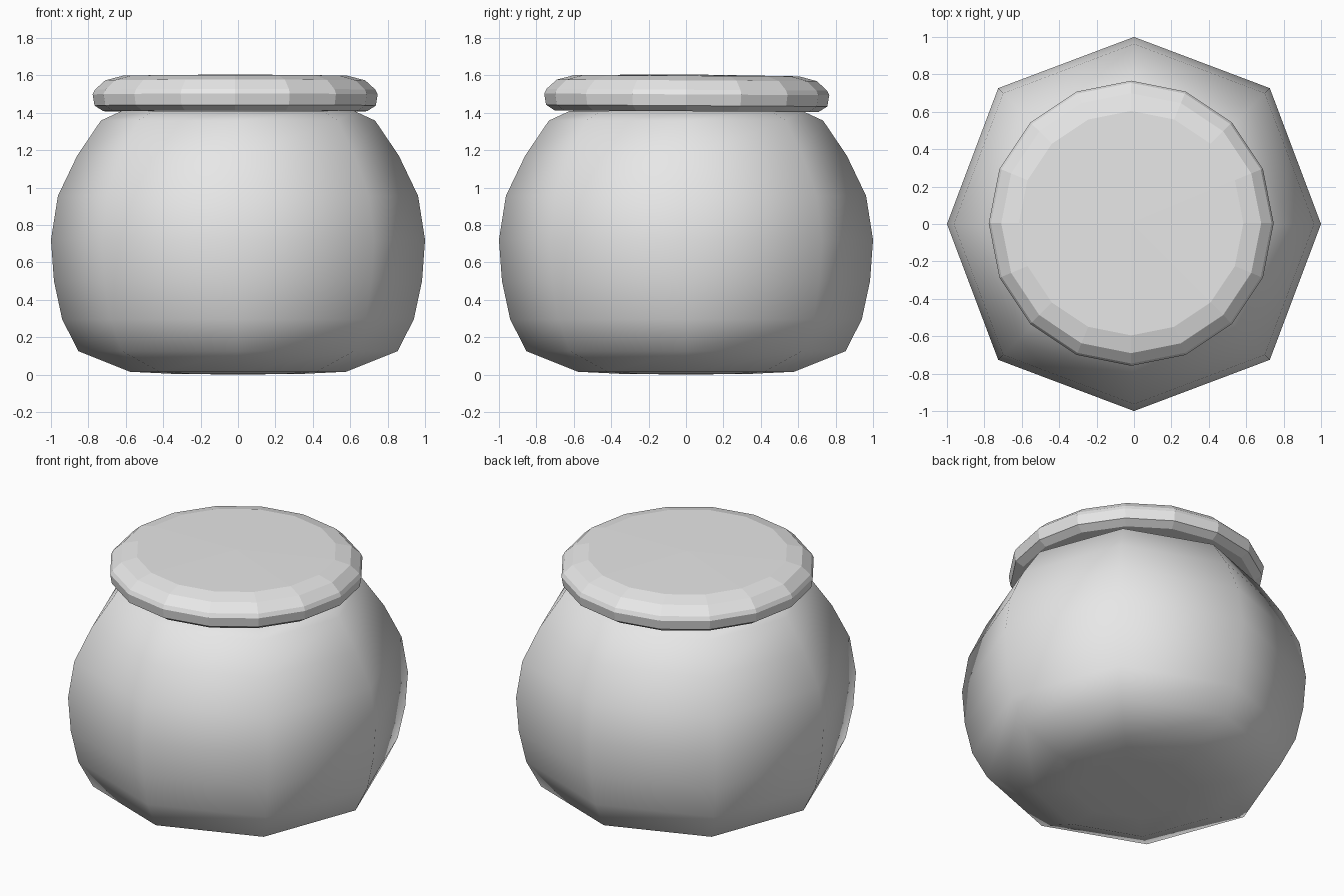
import bpy, bmesh, math

if "Cube" in bpy.data.objects:
    bpy.data.objects.remove(bpy.data.objects["Cube"])

grey = bpy.data.materials.new("plain grey")
grey.diffuse_color = (0.8, 0.8, 0.8, 1)
grey.use_nodes = True
grey.node_tree.nodes["Principled BSDF"].inputs["Base Color"].default_value = grey.diffuse_color


def lathe(name, profile, sides, smooth, scale=lambda i: 1.0):
    """Spin a (radius, height) profile into a closed solid; zero radius makes a pole."""
    bm = bmesh.new()
    rings = []
    for r, z in profile:
        if r == 0:
            rings.append([bm.verts.new((0, 0, z))] * sides)
            continue
        ring = []
        for i in range(sides):
            a = 2 * math.pi * i / sides
            k = r * scale(i)
            ring.append(bm.verts.new((k * math.cos(a), k * math.sin(a), z)))
        rings.append(ring)
    for low, high in zip(rings, rings[1:]):
        for i in range(sides):
            j = (i + 1) % sides
            corners = dict.fromkeys((low[i], low[j], high[j], high[i]))
            bm.faces.new(list(corners))
    bmesh.ops.recalc_face_normals(bm, faces=bm.faces)
    for f in bm.faces:
        f.smooth = smooth
    mesh = bpy.data.meshes.new(name)
    bm.to_mesh(mesh)
    bm.free()
    mesh.materials.append(grey)
    obj = bpy.data.objects.new(name, mesh)
    bpy.context.collection.objects.link(obj)
    return obj


# Rounded eight-sided pot, slightly fuller on the diagonals
pot_profile = [(0, 0.0), (0.35, 0.004), (0.578, 0.015), (0.853, 0.125),
               (0.94, 0.295), (0.984, 0.50), (1.0, 0.72), (0.963, 0.955),
               (0.86, 1.17), (0.733, 1.358), (0.62, 1.41), (0, 1.43)]
lathe("pot_body", pot_profile, 8, True, lambda i: 1.027 if i % 2 else 1.0)

# Flat faceted lid, a touch off centre and tilted
lid_profile = [(0, -0.09), (0.705, -0.09), (0.752, -0.06), (0.762, 0.0),
               (0.75, 0.025), (0.695, 0.075), (0.60, 0.10), (0, 0.107)]
lid = lathe("lid", lid_profile, 16, False)
lid.location = (-0.015, 0.004, 1.498)
lid.rotation_euler = (-0.006, 0, 0)
